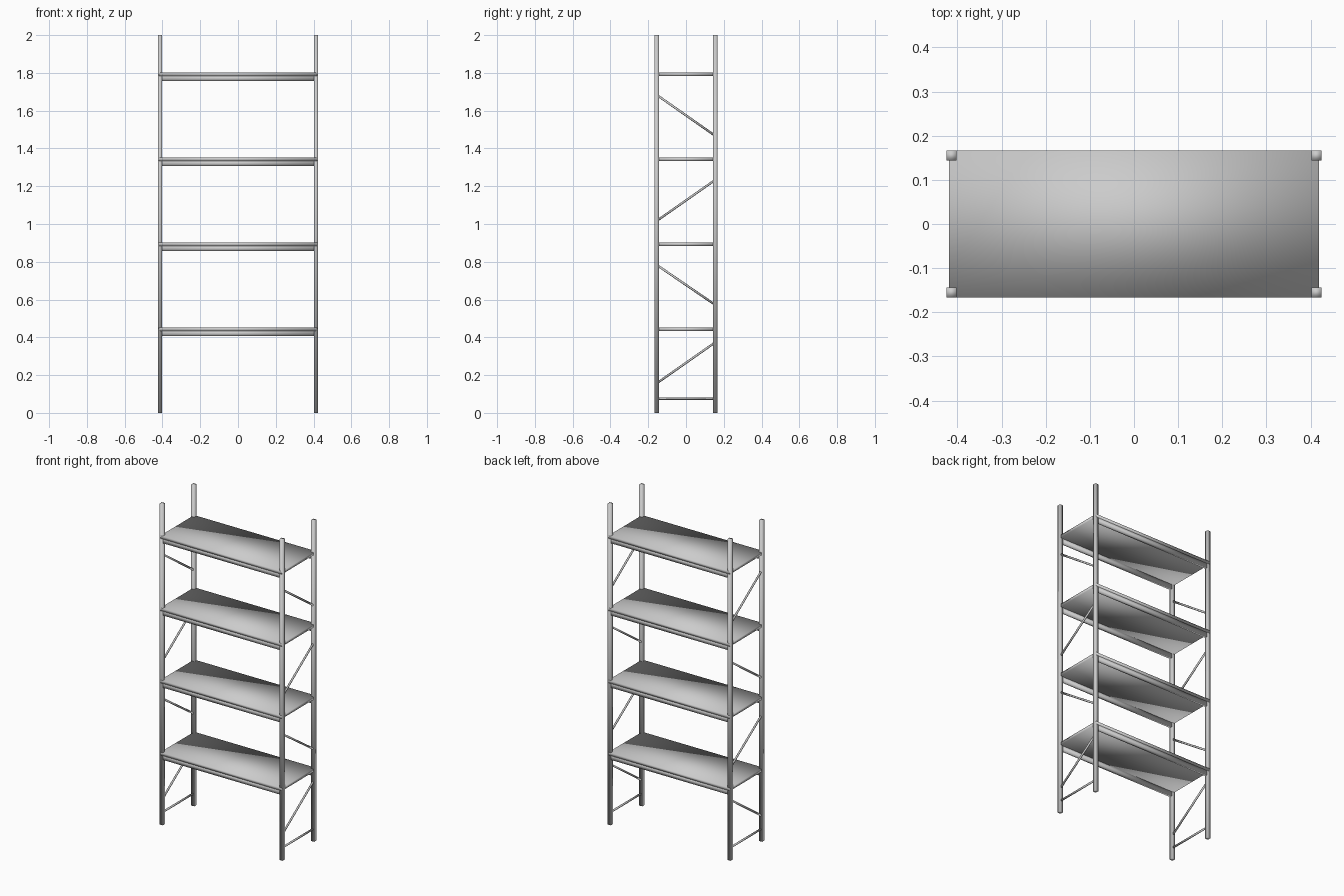
import bpy
import bmesh
from mathutils import Vector, Matrix

cube = bpy.data.objects.get("Cube")
if cube:
    bpy.data.objects.remove(cube, do_unlink=True)

# One galvanised metal colour
GREY = (0.6, 0.6, 0.6, 1.0)
metal = bpy.data.materials.new("grey metal")
metal.use_nodes = True
metal.diffuse_color = GREY
bsdf = metal.node_tree.nodes["Principled BSDF"]
bsdf.inputs["Base Color"].default_value = GREY
bsdf.inputs["Roughness"].default_value = 0.5


def finish(name, bm):
    """Turn a bmesh into a smooth shaded metal object."""
    for face in bm.faces:
        face.smooth = True
    mesh = bpy.data.meshes.new(name)
    bm.to_mesh(mesh)
    bm.free()
    mesh.materials.append(metal)
    obj = bpy.data.objects.new(name, mesh)
    bpy.context.collection.objects.link(obj)
    return obj


def box(name, centre, size):
    bm = bmesh.new()
    bmesh.ops.create_cube(bm, size=1, matrix=Matrix.Translation(centre) @ Matrix.Diagonal((*size, 1)))
    return finish(name, bm)


def rod(name, start, end, radius):
    start, end = Vector(start), Vector(end)
    axis = end - start
    bm = bmesh.new()
    place = Matrix.Translation((start + end) / 2) @ axis.to_track_quat("Z", "Y").to_matrix().to_4x4()
    bmesh.ops.create_cone(bm, cap_ends=True, segments=8, radius1=radius, radius2=radius,
                          depth=axis.length, matrix=place)
    return finish(name, bm)


HEIGHT = 2.0
POST = 0.022
POST_X, POST_Y = 0.413, 0.155
SHELF_TOPS = (0.452, 0.902, 1.352, 1.802)
PLATE, LIP = 0.018, 0.045

# Four uprights
for side, x in (("left", POST_X), ("right", -POST_X)):
    for end, y in (("front", -POST_Y), ("back", POST_Y)):
        box(f"{end}_{side}_post", (x, y, HEIGHT / 2), (POST, POST, HEIGHT))

# Shelf boards with a beam under each long edge
for i, top in enumerate(SHELF_TOPS, 1):
    box(f"shelf_{i}", (0, 0, top - PLATE / 2), (0.837, 0.333, PLATE))
    for end, y in (("front", -POST_Y), ("back", POST_Y)):
        beam_height = LIP - PLATE
        box(f"shelf_{i}_{end}_beam", (0, y, top - PLATE - beam_height / 2),
            (0.804, 0.018, beam_height))

# End frames: a low tie bar and zigzag braces (front height, back height)
BRACES = ((0.16, 0.37), (0.78, 0.575), (1.02, 1.23), (1.68, 1.47))
for side, x in (("left", POST_X), ("right", -POST_X)):
    rod(f"{side}_tie_bar", (x, -0.15, 0.075), (x, 0.15, 0.075), 0.006)
    for i, (front_z, back_z) in enumerate(BRACES, 1):
        rod(f"{side}_brace_{i}", (x, -0.15, front_z), (x, 0.15, back_z), 0.006)
